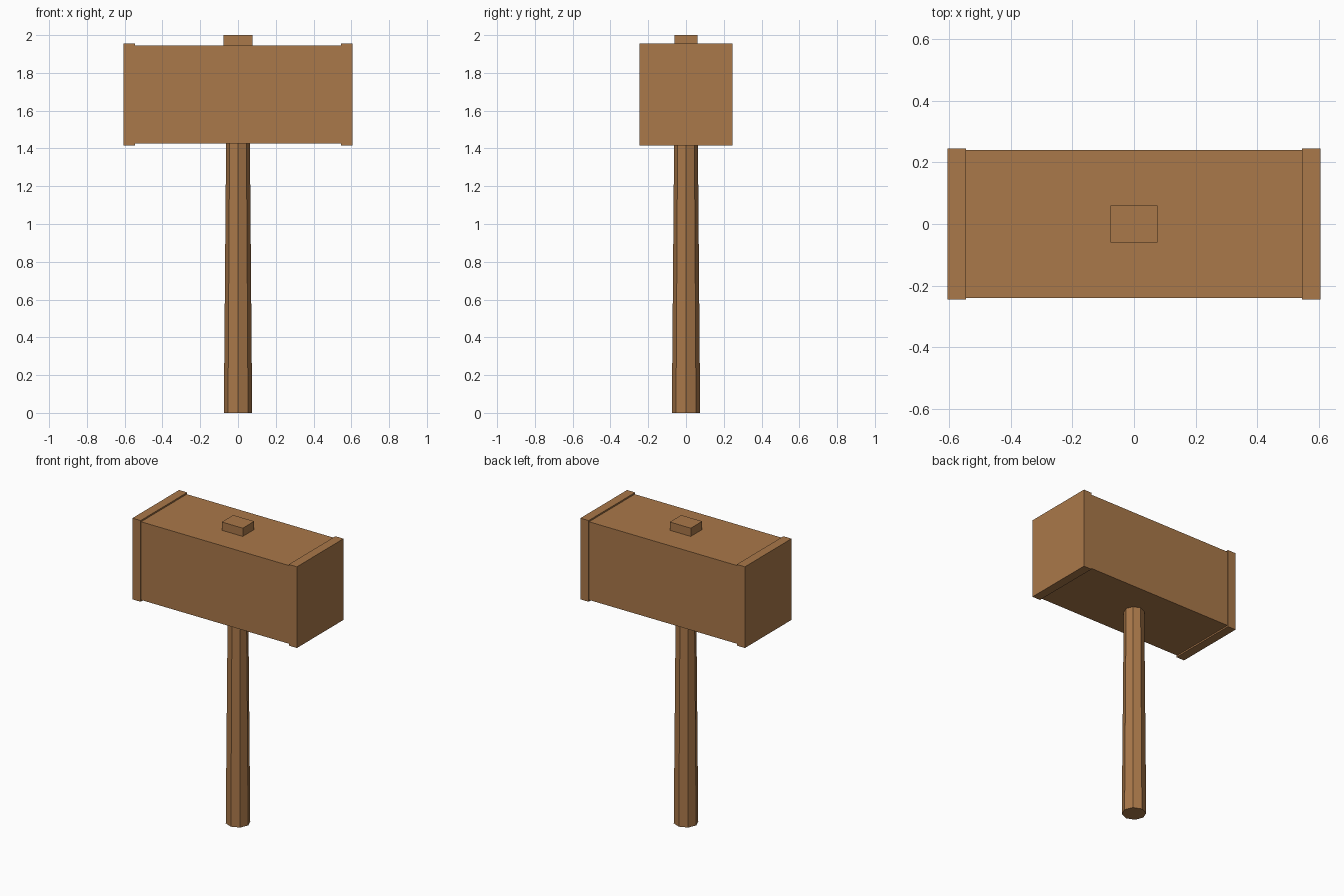
import bpy

if "Cube" in bpy.data.objects:
    bpy.data.objects.remove(bpy.data.objects["Cube"])

wood = bpy.data.materials.new("warm wood")
wood.diffuse_color = (0.40, 0.188, 0.067, 1)
wood.use_nodes = True
wood.node_tree.nodes["Principled BSDF"].inputs["Base Color"].default_value = wood.diffuse_color


def box(name, x0, x1, half_y, z0, z1):
    bpy.ops.mesh.primitive_cube_add(size=1, location=((x0 + x1) / 2, 0, (z0 + z1) / 2))
    ob = bpy.context.object
    ob.name = name
    ob.scale = (x1 - x0, 2 * half_y, z1 - z0)
    bpy.ops.object.transform_apply(location=False, rotation=False, scale=True)
    ob.data.materials.append(wood)
    return ob


# Head block with slightly larger striking plates on both ends
box("head", -0.546, 0.546, 0.24, 1.425, 1.945)
for side, x0, x1 in (("left", -0.605, -0.545), ("right", 0.545, 0.605)):
    box(side + "_striking_plate", x0, x1, 0.245, 1.415, 1.955)

# Handle end showing through the top of the head
box("handle_tenon", -0.077, 0.077, 0.06, 1.94, 2.0)

# Tapered eight-sided handle, corners on the axes
height = 1.43
bpy.ops.mesh.primitive_cone_add(vertices=8, radius1=0.075, radius2=0.063,
                                depth=height, location=(0, 0, height / 2))
handle = bpy.context.object
handle.name = "handle"
handle.data.materials.append(wood)
